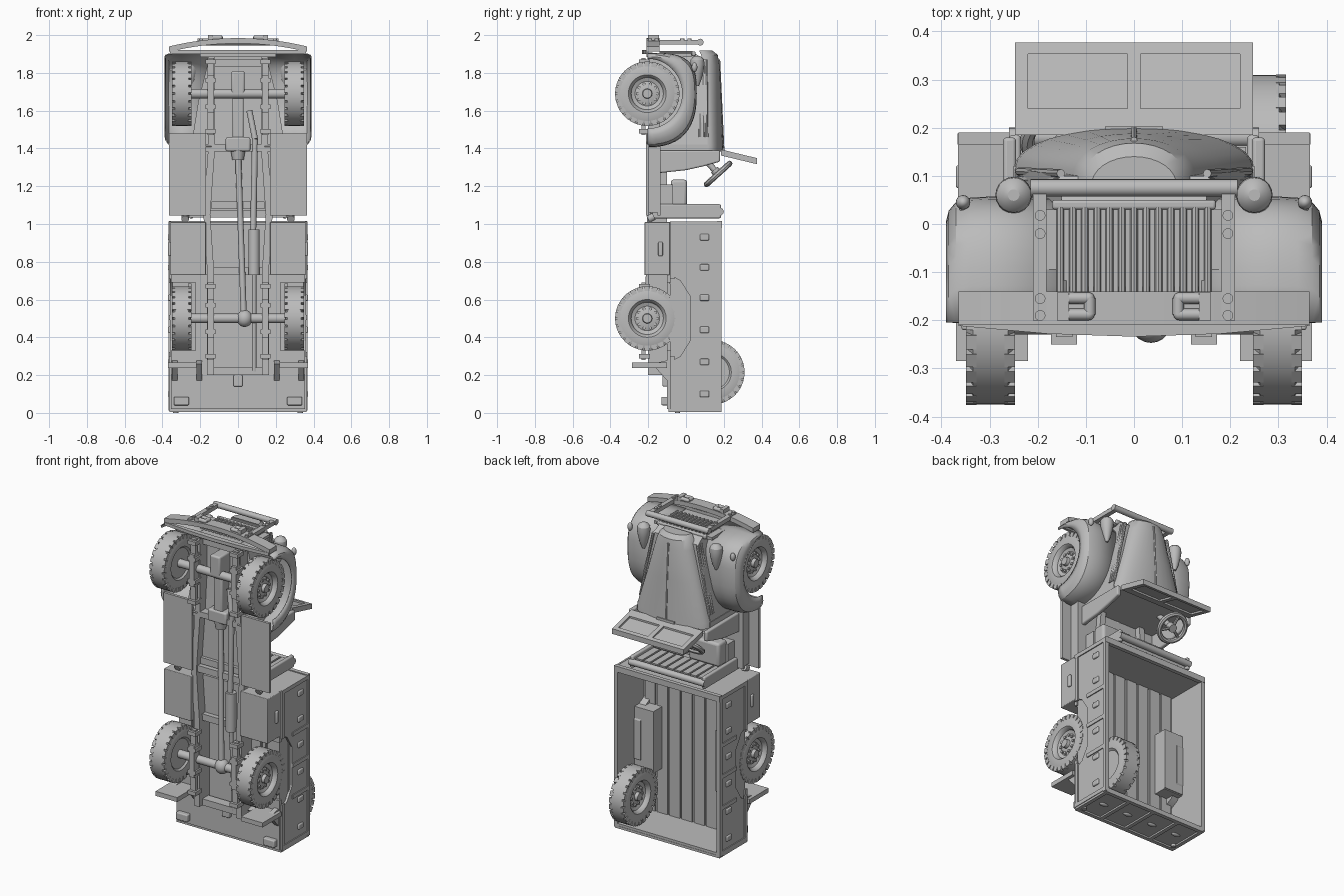
import bpy, bmesh
from math import sin, cos, pi
from mathutils import Matrix, Vector

default = bpy.data.objects.get("Cube")
if default:
    bpy.data.objects.remove(default)

grey = bpy.data.materials.new("plain grey")
grey.use_nodes = True
colour = (0.5, 0.5, 0.5, 1)
grey.diffuse_color = colour
grey.node_tree.nodes["Principled BSDF"].inputs["Base Color"].default_value = colour
parts = []


def finish(name, bm, pair=False, bevel=0, thick=0):
    """Turn a bmesh into an object, optionally mirrored left to right."""
    bmesh.ops.recalc_face_normals(bm, faces=bm.faces)
    mesh = bpy.data.meshes.new(name)
    bm.to_mesh(mesh)
    bm.free()
    mesh.materials.append(grey)
    part = bpy.data.objects.new(name, mesh)
    bpy.context.collection.objects.link(part)
    if thick:
        part.modifiers.new("Thickness", "SOLIDIFY").thickness = thick
    if bevel:
        modifier = part.modifiers.new("Bevel", "BEVEL")
        modifier.width, modifier.segments = bevel, 3
    if pair:
        modifier = part.modifiers.new("Mirror", "MIRROR")
        modifier.use_mirror_merge = False
    parts.append(part)


def loft(name, rings, closed=True, caps=True, **options):
    bm = bmesh.new()
    rows = [[bm.verts.new(point) for point in ring] for ring in rings]
    count = len(rows[0])
    for a, b in zip(rows, rows[1:]):
        for i in range(count if closed else count - 1):
            j = (i + 1) % count
            bm.faces.new((a[i], a[j], b[j], b[i]))
    if caps:
        bm.faces.new(rows[0])
        bm.faces.new(rows[-1])
    finish(name, bm, **options)


def prism(name, outline, left, right, **options):
    """Extrude a side outline of (y, z) points across x."""
    loft(name, [[(x, y, z) for y, z in outline] for x in (left, right)], **options)


def box(name, x, y, z, **options):
    corners = [(y[0], z[0]), (y[1], z[0]), (y[1], z[1]), (y[0], z[1])]
    prism(name, corners, x[0], x[1], **options)


def rod(name, start, end, radius, tip=None, sides=20, **options):
    start, end = Vector(start), Vector(end)
    axis = end - start
    place = Matrix.Translation((start + end) / 2) @ axis.to_track_quat("Z", "Y").to_matrix().to_4x4()
    bm = bmesh.new()
    bmesh.ops.create_cone(bm, cap_ends=True, segments=sides, radius1=radius,
                          radius2=radius if tip is None else tip, depth=axis.length, matrix=place)
    finish(name, bm, **options)


def ball(name, centre, size, **options):
    bm = bmesh.new()
    place = Matrix.Translation(centre) @ Matrix.Diagonal((*size, 1))
    bmesh.ops.create_uvsphere(bm, u_segments=20, v_segments=12, radius=1, matrix=place)
    finish(name, bm, **options)


def wheel(name, centre, pair, facing=1):
    """Lathed tyre and dished rim, shoulder lugs, hub and wheel nuts."""
    x, y, z = centre
    profile = [(-.04, .04), (-.04, .09), (-.05, .1), (-.05, .145), (-.036, .17), (.036, .17),
               (.05, .145), (.05, .1), (.04, .09), (.024, .085), (.016, .065), (.025, .04)]
    steps = 48
    loft(name + "_tyre", [[(x + dx * facing, y + r * cos(t * 2 * pi / steps), z + r * sin(t * 2 * pi / steps))
                           for t in range(steps)] for dx, r in profile], pair=pair)
    bm = bmesh.new()
    lugs = 26
    for i in range(lugs * 2):
        side = 1 if i % 2 else -1
        place = (Matrix.Translation(centre) @ Matrix.Rotation(i // 2 * 2 * pi / lugs, 4, "X")
                 @ Matrix.Translation((side * .04, 0, .157)) @ Matrix.Diagonal((.021, .03, .026, 1)))
        bmesh.ops.create_cube(bm, size=1, matrix=place)
    finish(name + "_tread", bm, pair=pair)
    rod(name + "_hub", (x, y, z), (x + .045 * facing, y, z), .03, .024, pair=pair)
    for i in range(10):
        a = i * pi / 5
        ny, nz = y + .053 * cos(a), z + .053 * sin(a)
        rod(name + "_nut", (x, ny, nz), (x + .03 * facing, ny, nz), .009, sides=6, pair=pair)


AXLES = {"rear": .5, "front": 1.69}
HEIGHT = -.205

# Wheels, axles and leaf springs
for end, z in AXLES.items():
    wheel(end + "_wheel", (.298, HEIGHT, z), True)
    rod(end + "_axle", (-.27, HEIGHT, z), (.27, HEIGHT, z), .025)
    box(end + "_spring", (.128, .162), (-.235, -.215), (z - .22, z + .19), pair=True)
    box(end + "_spring_core", (.128, .162), (-.25, -.2), (z - .1, z + .1), pair=True)
    for dz in (-.2, -.07, .07, .17):
        box(end + "_spring_clamp", (.118, .172), (-.25, -.19), (z + dz - .012, z + dz + .012), pair=True)
ball("differential", (.035, HEIGHT, .5), (.042, .042, .045))
wheel("spare_wheel", (.265, .14, .215), False, facing=-1)

# Chassis and drive line
loft("frame_rail", [[(x - .018, -.2, z), (x + .018, -.2, z), (x + .018, -.1, z), (x - .018, -.1, z)]
                    for x, z in ((.145, .2), (.145, .75), (.165, 1.05), (.14, 1.4), (.14, 1.89))], pair=True)
for z in (.22, .75, 1.1, 1.85):
    box("cross_member", (-.14, .14), (-.17, -.11), (z - .02, z + .02))
rod("drive_shaft", (0, -.17, 1.38), (.03, HEIGHT, .53), .016)
box("gearbox", (-.03, .03), (-.2, -.1), (1.43, 1.7), bevel=.01)
box("transfer_case", (-.065, .065), (-.21, -.1), (1.385, 1.46), bevel=.01)
rod("gearbox_tail", (0, -.17, 1.34), (0, -.17, 1.4), .03, .04)
box("engine_sump", (-.035, .035), (-.23, -.1), (1.68, 1.81), bevel=.01)
rod("exhaust_front", (.06, -.17, 1.6), (.09, -.19, 1.45), .016)
rod("exhaust_middle", (.09, -.19, 1.45), (.08, -.19, .95), .016)
rod("silencer", (.085, -.19, .73), (.085, -.19, .97), .03)
rod("tail_pipe", (.085, -.16, .22), (.085, -.19, .75), .012)

# Load bed with wheel arch notches in its sides
notch = [(-.085, .73), (-.03, .7), (.02, .62), (.02, .38), (-.03, .3), (-.085, .27)]
side = [(-.085, .02), (.185, .02), (.185, 1.01), (-.085, 1.01)]
prism("bed_side", side + notch, .345, .36, pair=True)
prism("arch_panel", notch, .3, .346, pair=True)
box("bed_floor", (-.225, .225), (-.1, -.08), (.02, 1.01))
for z in ((.02, .33), (.69, 1.01)):
    box("bed_floor_edge", (.22, .355), (-.1, -.08), z, pair=True)
box("bed_front", (-.355, .355), (-.09, .185), (.985, 1.01))
box("bed_front_rim", (-.365, .365), (.165, .19), (.98, 1.016))
box("tailgate", (-.355, .355), (-.09, .185), (.015, .035))
for i in range(8):
    x = (i - 3.5) * .085
    box("floor_slat", (x - .036, x + .036), (-.085, -.07), (.03, .99))
box("arch_inner", (.215, .23), (-.09, .01), (.32, .7), pair=True)
box("arch_top", (.215, .35), (0, .015), (.32, .7), pair=True)
for z in (.32, .69):
    box("arch_end", (.215, .345), (-.09, .01), (z - .006, z + .01), pair=True)
box("bed_rim", (.342, .367), (.165, .188), (.012, 1.012), pair=True)
for z in (.03, .31, .505, .7, 1):
    low = -.085 if z < .3 or z > .8 else .02
    box("side_rib", (.355, .366), (low, .17), (z - .012, z + .012), pair=True)
for z in (.1, .27, .44, .61, .77, .93):
    box("side_latch", (.355, .37), (.074, .122), (z - .017, z + .017), pair=True, bevel=.006)
for z in ((.03, .3), (.71, 1)):
    box("side_sill", (.355, .365), (-.085, -.06), z, pair=True)

# Tailgate ribs, lamps and rear guards
for x in (-.35, -.18, 0, .18, .35):
    box("tailgate_rib", (x - .012, x + .012), (-.085, .185), (.005, .02))
for y in (-.08, .175):
    box("tailgate_rail", (-.36, .36), (y - .012, y + .012), (.005, .02))
for x in (.09, .265):
    ball("tailgate_latch", (x, .05, .014), (.03, .015, .01), pair=True)
box("rear_lamp", (.26, .34), (-.13, -.09), (.04, .085), pair=True, bevel=.006)
rod("rear_pin", (.33, -.045, 0), (.33, -.045, .03), .014, pair=True)
box("rear_guard", (.22, .37), (-.285, -.1), (.238, .266), pair=True)
for x in (.19, .32):
    prism("guard_stay", [(-.18, .26), (-.09, .16), (-.09, .28)], x, x + .03, pair=True)
box("tow_hitch", (-.025, .025), (-.125, -.09), (.14, .2), bevel=.006)

# Tool lockers ahead of the rear wheels
box("tool_locker", (.17, .358), (-.22, -.085), (.73, 1.01), pair=True, bevel=.004)
box("locker_base", (-.17, .17), (-.14, -.09), (.73, 1.0))
box("locker_handle", (.355, .37), (-.147, -.123), (.83, .905), pair=True, bevel=.006)

# Open cab with floor, running boards, bench and cowl
box("cab_floor", (-.3, .3), (-.15, -.135), (1.045, 1.42))
box("running_board", (.17, .365), (-.212, -.195), (1.045, 1.48), pair=True)
box("cab_sill", (.25, .3), (-.2, -.14), (1.06, 1.41), pair=True)
rod("step_lamp", (.28, -.2, 1.025), (.28, -.17, 1.04), .02, pair=True)
box("seat_box", (-.24, .24), (-.15, -.07), (1.06, 1.21))
box("seat_cushion", (.02, .23), (-.08, .005), (1.09, 1.235), pair=True, bevel=.015)
box("bench_back", (-.25, .25), (-.19, .165), (1.035, 1.075))
for i in range(9):
    x = (i - 4) * .053
    box("bench_slat", (x - .021, x + .021), (-.02, .16), (1.07, 1.085))
box("bench_end", (.235, .26), (-.19, .185), (1.03, 1.105), pair=True, bevel=.008)
rod("bench_rail", (-.26, .18, 1.065), (.26, .18, 1.065), .02)
cowl = [(-.14, 1.27), (0, 1.285), (.09, 1.305), (.18, 1.33), (.18, 1.39), (-.14, 1.39)]
prism("cowl_side", cowl, .245, .272, pair=True, bevel=.008)
box("firewall", (-.25, .25), (-.2, .12), (1.385, 1.42))

# Steering wheel and column
tilt = .735
hub = Vector((-.14, .17, 1.265))
axis = Vector((0, -sin(tilt), cos(tilt)))
bpy.ops.mesh.primitive_torus_add(location=hub, rotation=(tilt, 0, 0), major_radius=.082,
                                 minor_radius=.015, major_segments=32, minor_segments=8)
rim = bpy.context.object
rim.name = "steering_rim"
rim.data.materials.append(grey)
parts.append(rim)
rod("steering_column", hub, hub + axis * .2, .016)
rod("steering_boss", hub - axis * .01, hub + axis * .03, .024)
for i in range(3):
    a = i * 2 * pi / 3 + pi / 2
    spoke = Matrix.Rotation(tilt, 3, "X") @ Vector((cos(a), sin(a), 0))
    rod("steering_spoke", hub, hub + spoke * .08, .009, sides=8)


# Folding windscreen: tilted frame around two thin panes
def screen(name, x, low, high, depth):
    slope = -.24
    back = 1.375 + depth
    face = [(y, back + slope * (y - .2) + dz) for y, dz in ((low, 0), (high, 0), (high, -2 * depth), (low, -2 * depth))]
    prism(name, face, x[0], x[1])


for name, low, high in (("screen_base", .185, .24), ("screen_top", .353, .377)):
    screen(name, (-.247, .247), low, high, .016)
for x in ((-.247, -.22), (-.014, .014), (.22, .247)):
    screen("screen_post", x, .2, .375, .016)
screen("screen_glass", (-.23, .23), .22, .36, .005)


# Bonnet and engine bay
def arch(z, width, base, top):
    return [(width * cos(i * pi / 16), base + (top - base) * sin(i * pi / 16) ** .85, z) for i in range(17)]


loft("bonnet", [arch(*row) for row in ((1.385, .25, .11, .2), (1.42, .247, .11, .197), (1.65, .18, .1, .188),
                                       (1.84, .128, .09, .178), (1.895, .11, .08, .168), (1.918, .09, .07, .14))])
loft("engine_bay", [[(-w, low, z), (w, low, z), (w, high, z), (-w, high, z)]
                    for z, w, low, high in ((1.4, .25, -.15, .115), (1.65, .21, -.13, .11),
                                            (1.87, .155, -.13, .1), (1.905, .15, -.13, .045))])
rod("bonnet_hinge", (0, .196, 1.4), (0, .174, 1.87), .007, sides=8)
box("bonnet_catch", (-.06, .06), (.185, .203), (1.385, 1.405))
for i in range(3):
    y = .075 + i * .017
    rod("side_louvre", (.238, y, 1.46), (.152, y - .004, 1.87), .009, sides=8, pair=True)


# Rounded front wings opening around the wheels
def wing_ring(x, mix):
    ring = []
    for i in range(25):
        a = i * pi / 24
        reach, power = (.217, .6) if cos(a) > 0 else (-.283, .8)
        outer = (HEIGHT + .262 * max(sin(a), 0) ** power, AXLES["front"] + reach * abs(cos(a)) ** power)
        lip = (HEIGHT + .185 * sin(a), AXLES["front"] + .185 * cos(a))
        ring.append((x, lip[0] + (outer[0] - lip[0]) * mix, lip[1] + (outer[1] - lip[1]) * mix))
    return ring


sections = [(.14, 1), (.3, 1), (.34, .97), (.37, .85), (.385, .62), (.39, .35), (.386, 0)]
loft("front_wing", [wing_ring(x, mix) for x, mix in sections], closed=False, caps=False, pair=True, thick=.006)
box("front_apron", (-.2, .2), (-.21, .03), (1.885, 1.903))
for i in range(13):
    x = (i - 6) * .0255
    rod("grille_bar", (x, -.14, 1.907), (x, .035, 1.907), .008, sides=8)
box("grille_header", (-.17, .17), (.03, .05), (1.89, 1.914), bevel=.006)


# Bullet headlamps and marker lamps
def lamp(name, x, y, rows):
    loft(name, [[(x + r * cos(i * pi / 10), y + r * sin(i * pi / 10), z) for i in range(20)]
                for z, r in rows], pair=True)


lamp("headlamp", .25, .06, [(1.89, .012), (1.882, .026), (1.868, .036), (1.845, .038),
                            (1.81, .033), (1.765, .022), (1.73, .008)])
ball("marker_lamp", (.355, .045, 1.83), (.015, .015, .025), pair=True)
rod("marker_stem", (.355, -.03, 1.82), (.355, .04, 1.82), .007, pair=True)

# Curved bumper, brush guard and tow hooks
bumper = []
for i in range(17):
    x = (i - 8) / 8 * .365
    z = 1.984 - .33 * x * x
    bumper.append([(x, -.21, z), (x, -.14, z), (x, -.14, z - .028), (x, -.21, z - .028)])
loft("bumper", bumper)
loft("valance", [[(x, y, 1.92), (x, -.2, 1.92), (x, -.2, 1.9), (x, y, 1.9)]
                 for x, y in ((-.36, -.212), (-.18, -.228), (0, -.234), (.18, -.228), (.36, -.212))])
box("guard_upright", (.182, .21), (-.2, .065), (1.95, 1.975), pair=True)
rod("guard_bar", (-.215, .075, 1.963), (.215, .075, 1.963), .018)
for y in (-.19, -.155, -.02, .018):
    rod("guard_bolt", (.195, y, 1.965), (.195, y, 1.981), .011, pair=True)
hook = 1.987
for y in (-.188, -.154):
    rod("tow_hook_arm", (.094, y, hook), (.16, y, hook), .012, pair=True)
    ball("tow_hook_corner", (.094, y, hook), (.012, .012, .012), pair=True)
rod("tow_hook_bend", (.092, -.188, hook), (.092, -.154, hook), .012, pair=True)
box("tow_hook_plate", (.135, .16), (-.2, -.142), (1.955, 2), pair=True)

# Smooth shading with sharp edges kept
bpy.ops.object.select_all(action="DESELECT")
for part in parts:
    part.select_set(True)
bpy.context.view_layer.objects.active = parts[0]
bpy.ops.object.shade_smooth_by_angle()
